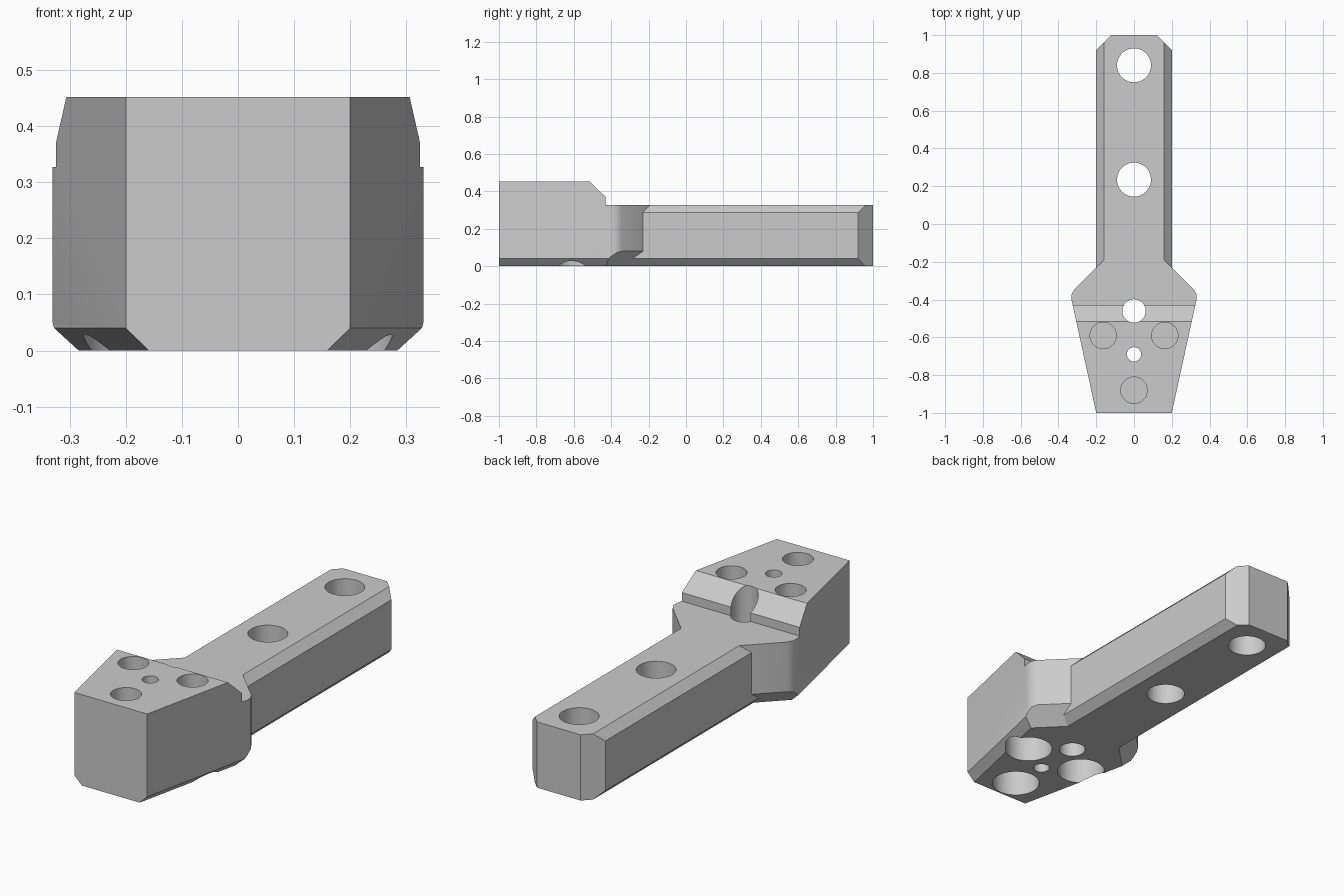
import bpy, bmesh
from math import radians
from mathutils import Vector

cube = bpy.data.objects.get("Cube")
if cube:
    bpy.data.objects.remove(cube, do_unlink=True)

WIDTH, LOW, HIGH = 0.2, 0.327, 0.452   # bar half width, bar top, head top
CHAMFER = 0.04

grey = bpy.data.materials.new("plain_grey")
grey.use_nodes = True
grey.diffuse_color = (0.6, 0.6, 0.6, 1)
grey.node_tree.nodes["Principled BSDF"].inputs["Base Color"].default_value = (0.6, 0.6, 0.6, 1)


def prism(points, push):
    """Extrude a closed profile along a vector."""
    bm = bmesh.new()
    face = bm.faces.new([bm.verts.new(p) for p in points])
    new = bmesh.ops.extrude_face_region(bm, geom=[face])["geom"]
    verts = [g for g in new if isinstance(g, bmesh.types.BMVert)]
    bmesh.ops.translate(bm, verts=verts, vec=push)
    bmesh.ops.recalc_face_normals(bm, faces=bm.faces)
    return bm


def slice_off(bm, point, normal):
    """Remove everything on the normal's side of a plane and cap it."""
    geom = bm.verts[:] + bm.edges[:] + bm.faces[:]
    cut = bmesh.ops.bisect_plane(bm, geom=geom, plane_co=point, plane_no=normal,
                                 dist=1e-6, clear_outer=True)["geom_cut"]
    edges = [g for g in cut if isinstance(g, bmesh.types.BMEdge)]
    bmesh.ops.contextual_create(bm, geom=edges)
    bmesh.ops.recalc_face_normals(bm, faces=bm.faces)


def finish(bm, name):
    mesh = bpy.data.meshes.new(name)
    bm.to_mesh(mesh)
    bm.free()
    mesh.materials.append(grey)
    obj = bpy.data.objects.new(name, mesh)
    bpy.context.collection.objects.link(obj)
    return obj


def combine(target, other, operation):
    """Apply a boolean and drop the helper."""
    mod = target.modifiers.new(operation.lower(), "BOOLEAN")
    mod.operation, mod.solver, mod.object = operation, "EXACT", other
    bpy.context.view_layer.objects.active = target
    bpy.ops.object.modifier_apply(modifier=mod.name)
    bpy.data.objects.remove(other, do_unlink=True)


def drill(target, x, y, radius, bottom, top):
    bm = bmesh.new()
    bmesh.ops.create_cone(bm, cap_ends=True, segments=40, radius1=radius,
                          radius2=radius, depth=top - bottom)
    bmesh.ops.translate(bm, verts=bm.verts, vec=(x, y, (top + bottom) / 2))
    cutter = finish(bm, "hole_cutter")
    cutter.hide_render = True
    combine(target, cutter, "DIFFERENCE")


def mirrored(half):
    """Close a half outline by mirroring it in x."""
    outline = half + [(-x, y) for x, y in reversed(half)]
    return [(x, y, 0) for x, y in outline]


# Tapered head with rounded shoulders
head_bm = prism(mirrored([(WIDTH, -1), (0.331, -0.4), (0.33, -0.371), (0.315, -0.345),
                          (0.13, -0.16)]), (0, 0, HIGH))
for side in (1, -1):
    # bottom chamfer along the tapered side
    out = Vector((side * 0.977, -0.213, 0))
    slice_off(head_bm, (side * WIDTH, -1, CHAMFER), out - Vector((0, 0, 1)))
    # deeper bottom chamfer under the diagonal shoulder
    out = Vector((side, 1, 0)).normalized()
    slice_off(head_bm, (side * WIDTH, -0.23, 2 * CHAMFER), out - Vector((0, 0, 1)))
body = finish(head_bm, "clamp_body")

# Step behind the raised head, with a sloped upper edge
step = [(-0.567, 0.502), (-0.43, 0.37), (-0.43, LOW), (0.2, LOW), (0.2, 0.502)]
combine(body, finish(prism([(-1, y, z) for y, z in step], (2, 0, 0)), "step_cutter"),
        "DIFFERENCE")

# Long bar with clipped end corners and chamfered long edges
bar_bm = prism(mirrored([(WIDTH, -0.45), (WIDTH, 0.92), (0.12, 1)]), (0, 0, LOW))
for side in (1, -1):
    slice_off(bar_bm, (side * WIDTH, 0, CHAMFER), (side, 0, -1))
    slice_off(bar_bm, (side * WIDTH, 0, LOW - CHAMFER), (side, 0, 1))
combine(body, finish(bar_bm, "bar"), "UNION")

# Through holes along the centre line
for y, radius in ((0.84, 0.09), (0.235, 0.09), (-0.46, 0.062), (-0.69, 0.038)):
    drill(body, 0, y, radius, -0.1, 0.6)

# Blind pockets in the head: narrow from above, wide from below
for x, y in ((0.163, -0.59), (-0.163, -0.59), (0, -0.88)):
    drill(body, x, y, 0.07, 0.25, 0.6)
    drill(body, x, y, 0.112, -0.1, 0.16)

# Smooth the rounded surfaces, keep machined edges sharp
bpy.ops.object.select_all(action="DESELECT")
body.select_set(True)
bpy.context.view_layer.objects.active = body
bpy.ops.object.shade_smooth_by_angle(angle=radians(30))
